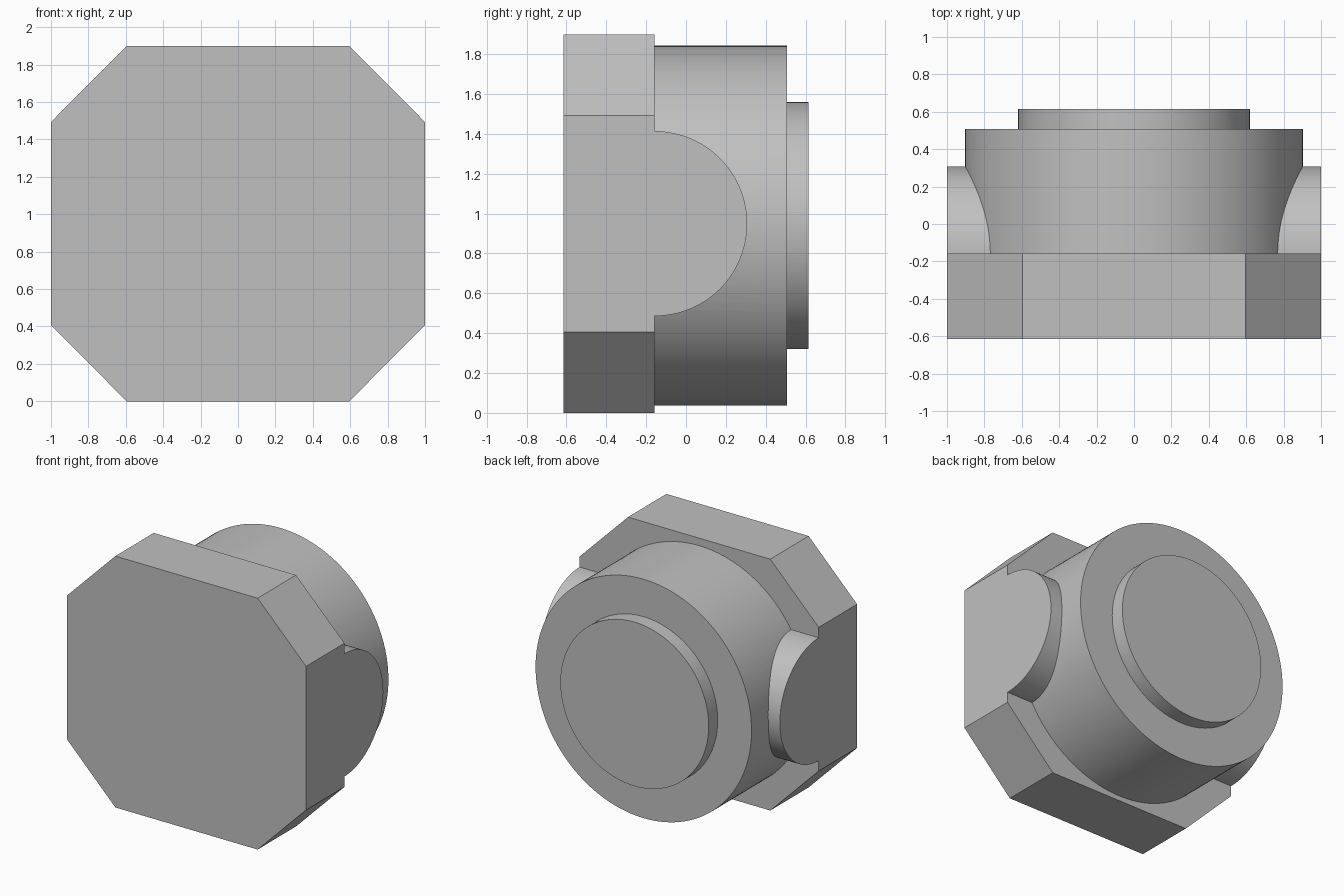
import bpy
import bmesh
from math import cos, sin, pi, radians
from mathutils import Vector

cube = bpy.data.objects.get("Cube")
if cube:
    bpy.data.objects.remove(cube, do_unlink=True)

MID_Z = 0.95
BODY_Z = 0.94
PLATE_FRONT, PLATE_BACK = -0.615, -0.157

# Single plain grey finish
grey = bpy.data.materials.new("plain grey")
grey.use_nodes = True
colour = (0.53, 0.53, 0.53, 1)
grey.diffuse_color = colour
grey.node_tree.nodes["Principled BSDF"].inputs["Base Color"].default_value = colour


def prism(name, outline, direction):
    """Extrude a closed planar outline into a solid."""
    bm = bmesh.new()
    face = bm.faces.new([bm.verts.new(p) for p in outline])
    result = bmesh.ops.extrude_face_region(bm, geom=[face], use_keep_orig=True)
    moved = [v for v in result["geom"] if isinstance(v, bmesh.types.BMVert)]
    bmesh.ops.translate(bm, verts=moved, vec=Vector(direction))
    bmesh.ops.recalc_face_normals(bm, faces=bm.faces[:])
    mesh = bpy.data.meshes.new(name)
    bm.to_mesh(mesh)
    bm.free()
    mesh.materials.append(grey)
    obj = bpy.data.objects.new(name, mesh)
    bpy.context.collection.objects.link(obj)
    return obj


def disc(name, radius, start, end, sides=128):
    """Round drum running along y."""
    ring = [(radius * cos(2 * pi * i / sides), start,
             BODY_Z + radius * sin(2 * pi * i / sides)) for i in range(sides)]
    return prism(name, ring, (0, end - start, 0))


# Chamfered front plate
w, h, cw, ch = 1.0, 0.95, 0.595, 0.543
corners = [(cw, h), (w, ch), (w, -ch), (cw, -h),
           (-cw, -h), (-w, -ch), (-w, ch), (-cw, h)]
plate = prism("housing", [(x, PLATE_FRONT, MID_Z + z) for x, z in corners],
              (0, PLATE_BACK - PLATE_FRONT, 0))

# Round body and the raised boss on its back
body = disc("round_body", 0.903, -0.4, 0.507)
boss = disc("back_boss", 0.62, 0.3, 0.615)

# Half-round side lugs, made as one bar through the body
r, steps = 0.464, 64
arc = [(-w, PLATE_BACK + r * sin(pi * i / steps), MID_Z + r * cos(pi * i / steps))
       for i in range(steps + 1)]
root = [(-w, -0.4, MID_Z - r), (-w, -0.4, MID_Z + r)]
lugs = prism("side_lugs", arc + root, (2 * w, 0, 0))

# Fuse the parts into one solid
bpy.ops.object.select_all(action="DESELECT")
bpy.context.view_layer.objects.active = plate
plate.select_set(True)
for part in (body, boss, lugs):
    fuse = plate.modifiers.new("fuse", "BOOLEAN")
    fuse.operation = "UNION"
    fuse.solver = "EXACT"
    fuse.object = part
    bpy.ops.object.modifier_apply(modifier=fuse.name)
    bpy.data.objects.remove(part, do_unlink=True)

bpy.ops.object.shade_smooth_by_angle(angle=radians(25))
